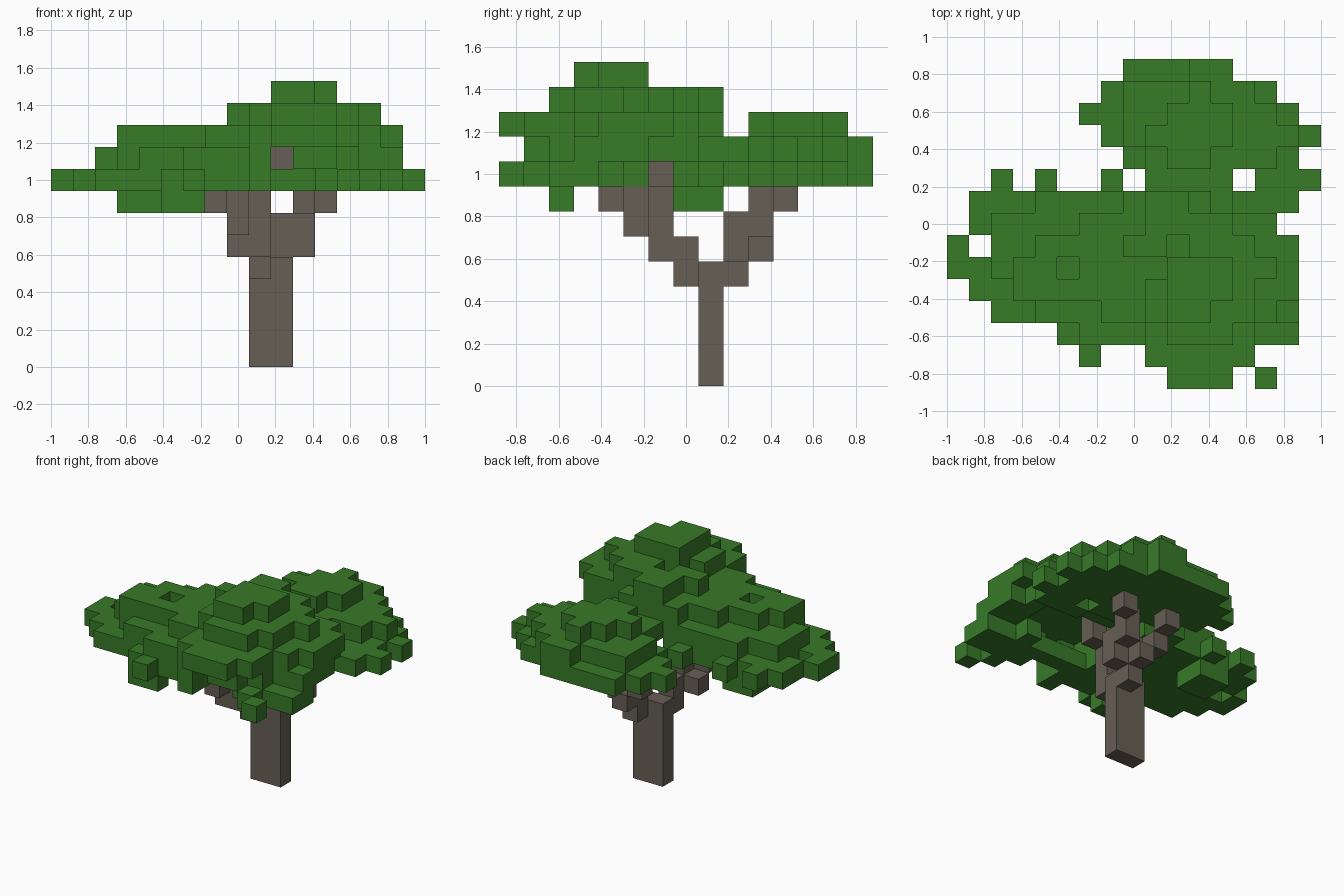
import bpy
import bmesh
from mathutils import Vector

old = bpy.data.objects.get("Cube")
if old:
    bpy.data.objects.remove(old, do_unlink=True)

UNIT = 2 / 17                      # edge length of one block
ORIGIN = Vector((-1, -7.5 * UNIT, 0))
SIDES = [Vector(d) for d in ((1, 0, 0), (-1, 0, 0), (0, 1, 0),
                             (0, -1, 0), (0, 0, 1), (0, 0, -1))]


def make_material(name, color):
    mat = bpy.data.materials.new(name)
    mat.use_nodes = True
    mat.diffuse_color = color
    mat.node_tree.nodes["Principled BSDF"].inputs["Base Color"].default_value = color
    return mat


def box(xs, ys, zs):
    """All block cells inside inclusive ranges."""
    return {(x, y, z)
            for x in range(xs[0], xs[1] + 1)
            for y in range(ys[0], ys[1] + 1)
            for z in range(zs[0], zs[1] + 1)}


def tier(level, first_row, spans):
    """One horizontal slab of blocks: a run along x for each successive row."""
    cells = set()
    for row, span in enumerate(spans, first_row):
        cells |= box(span, (row, row), (level, level))
    return cells


def build_blocks(name, cells, mat, occupied):
    """Mesh the outer faces of a block set."""
    bm = bmesh.new()
    for cell in sorted(cells):
        center = Vector(cell) + Vector((0.5, 0.5, 0.5))
        for side in SIDES:
            neighbour = tuple(int(c) for c in Vector(cell) + side)
            if neighbour in occupied:
                continue
            u = side.yzx * 0.5
            v = side.cross(u)
            mid = center + side * 0.5
            corners = [mid + u + v, mid - u + v, mid - u - v, mid + u - v]
            bm.faces.new([bm.verts.new(ORIGIN + c * UNIT) for c in corners])
    bmesh.ops.remove_doubles(bm, verts=bm.verts, dist=UNIT / 100)
    mesh = bpy.data.meshes.new(name)
    bm.to_mesh(mesh)
    bm.free()
    mesh.materials.append(mat)
    obj = bpy.data.objects.new(name, mesh)
    bpy.context.collection.objects.link(obj)


bark = make_material("bark_brown", (0.136, 0.114, 0.089, 1))
leaf = make_material("leaf_green", (0.039, 0.196, 0.0205, 1))

# Trunk and the three branches that climb away from it
trunk = box((9, 10), (8, 8), (0, 4))
front_branch = (box((9, 9), (7, 7), (4, 5)) | box((9, 9), (6, 6), (5, 7))
                | box((10, 10), (6, 6), (8, 9)))
right_branch = (box((8, 8), (6, 6), (5, 5)) | box((8, 8), (5, 5), (6, 7))
                | box((7, 7), (4, 4), (7, 7)))
back_branch = (box((10, 10), (9, 9), (4, 6)) | box((11, 11), (9, 9), (5, 6))
               | box((10, 10), (10, 10), (5, 5)) | box((11, 11), (10, 10), (6, 7))
               | box((12, 12), (11, 11), (7, 7)))
# Twig forking off the back branch
back_twig = box((9, 9), (10, 10), (6, 6)) | box((9, 9), (11, 11), (7, 7))

# Low ragged skirts: one under the front and right, one under the back
front_skirt = tier(8, 2, [(5, 15), (2, 15), (1, 13), (0, 10),
                          (2, 8), (1, 8), (1, 8)])
for x, y in ((14, 0), (13, 1), (9, 1), (6, 1), (0, 6), (2, 9), (4, 9), (7, 9)):
    front_skirt.add((x, y, 8))
front_skirt -= box((10, 11), (2, 2), (8, 8)) | box((9, 12), (4, 5), (8, 8))
back_skirt = tier(8, 8, [(13, 15), (10, 12), (8, 15), (7, 16),
                         (6, 15), (7, 14), (8, 12)])
back_skirt |= box((14, 16), (9, 9), (8, 8))

# Small clumps hanging below the skirt
hanging = box((3, 4), (7, 8), (7, 7)) | box((5, 6), (2, 2), (7, 7))

# Front dome: stepped, hollow underneath, running level into the right mound
front_dome = (tier(9, 1, [(9, 12), (8, 13), (8, 15), (8, 15), (8, 15),
                          (8, 14), (8, 14), (8, 12)])
              | tier(10, 0, [(10, 12), (9, 13), (9, 13), (7, 14), (7, 15),
                             (7, 15), (7, 15), (7, 14), (8, 11)])
              | tier(11, 2, [(10, 12), (9, 13), (9, 13), (9, 14),
                             (8, 13), (9, 12), (9, 10)])
              | tier(12, 3, [(10, 11), (10, 12), (10, 12)]))
front_dome -= box((9, 13), (3, 6), (9, 9)) | box((10, 10), (1, 5), (9, 9))
front_dome -= {(9, 5, 11), (10, 6, 11)}

# Right mound
right_mound = (tier(9, 2, [(6, 7), (4, 7), (3, 7), (2, 7), (2, 7), (2, 7), (4, 7)])
               | tier(10, 4, [(3, 6), (3, 6), (4, 6), (6, 6)]))
right_mound.remove((5, 5, 10))

# Back mound
back_mound = (tier(9, 9, [(9, 12), (9, 14), (8, 15), (8, 14), (8, 13), (11, 12)])
              | tier(10, 10, [(10, 11), (9, 12), (10, 12), (11, 11)]))

wood = {"trunk": trunk, "front_branch": front_branch, "right_branch": right_branch,
        "back_branch": back_branch, "back_twig": back_twig}
foliage = {"front_leaf_skirt": front_skirt, "back_leaf_skirt": back_skirt,
           "hanging_leaves": hanging, "front_leaf_dome": front_dome,
           "right_leaf_mound": right_mound, "back_leaf_mound": back_mound}

# Earlier parts own a shared block, and touching faces are skipped
occupied = set().union(*wood.values(), *foliage.values())
used = set()
for parts, mat in ((wood, bark), (foliage, leaf)):
    for name, cells in parts.items():
        build_blocks(name, cells - used, mat, occupied)
        used |= cells
